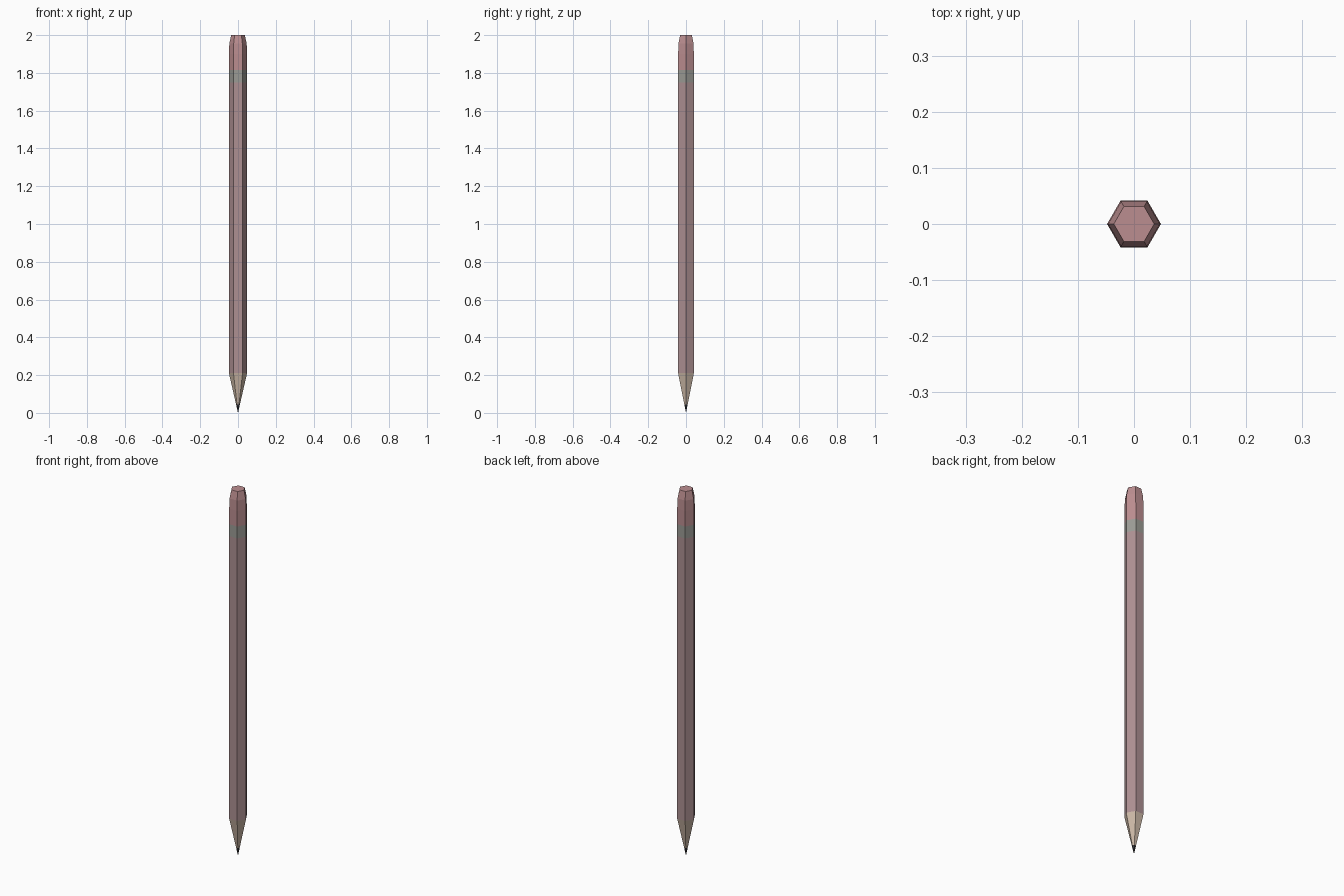
import bpy, bmesh
from math import cos, sin, pi

if "Cube" in bpy.data.objects:
    bpy.data.objects.remove(bpy.data.objects["Cube"])


def hex_part(name, rings, color):
    """Stack hexagonal rings (z, radius) into a closed flat-faced solid."""
    bm = bmesh.new()
    loops = []
    for z, r in rings:
        n = 6 if r > 0 else 1
        loops.append([bm.verts.new((r * cos(i * pi / 3), r * sin(i * pi / 3), z)) for i in range(n)])
    for a, b in zip(loops, loops[1:]):
        for i in range(6):
            j = (i + 1) % 6
            if len(a) == 1:
                bm.faces.new((a[0], b[j], b[i]))
            else:
                bm.faces.new((a[i], a[j], b[j], b[i]))
    for cap in (loops[0], loops[-1]):
        if len(cap) == 6:
            bm.faces.new(cap)
    bmesh.ops.recalc_face_normals(bm, faces=bm.faces)
    me = bpy.data.meshes.new(name)
    bm.to_mesh(me)
    bm.free()
    mat = bpy.data.materials.new(name + "_color")
    mat.diffuse_color = (*color, 1)
    mat.use_nodes = True
    mat.node_tree.nodes["Principled BSDF"].inputs["Base Color"].default_value = mat.diffuse_color
    me.materials.append(mat)
    ob = bpy.data.objects.new(name, me)
    bpy.context.collection.objects.link(ob)


R = 0.048
# Sharpened end: graphite point and bare wood cone
hex_part("lead_tip", [(0, 0), (0.045, 0.0103)], (0.03, 0.03, 0.035))
hex_part("wood_cone", [(0.045, 0.0103), (0.21, R)], (0.60, 0.48, 0.38))
# Painted hexagonal barrel
hex_part("barrel", [(0.21, R), (1.75, R)], (0.42, 0.28, 0.29))
# Metal band holding the eraser
hex_part("ferrule", [(1.75, R), (1.815, R)], (0.33, 0.33, 0.30))
# Eraser with chamfered top
hex_part("eraser", [(1.815, R), (1.90, R), (1.955, 0.046), (2.0, 0.036)], (0.50, 0.27, 0.28))
